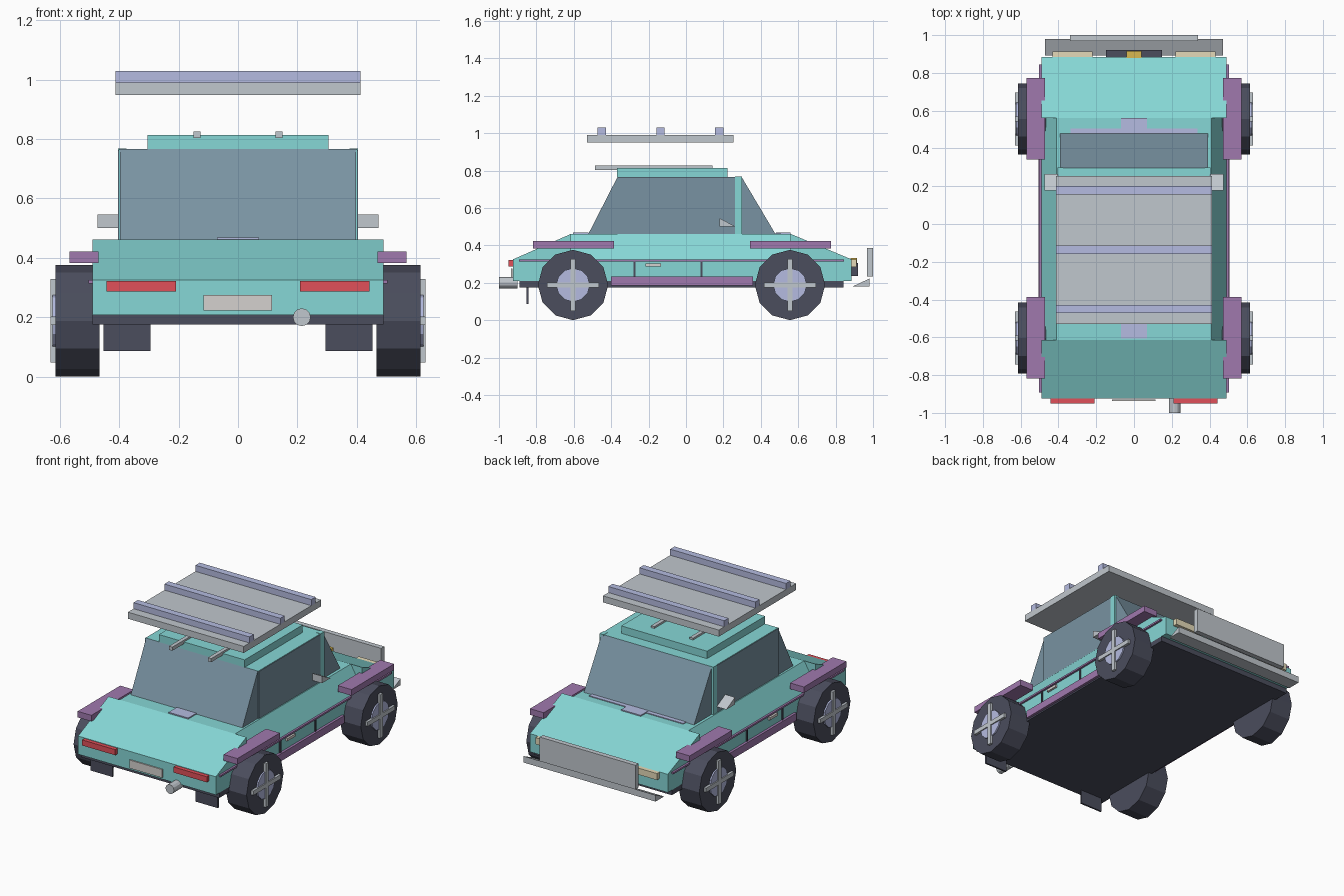
import bpy, bmesh, math
from mathutils import Matrix

if "Cube" in bpy.data.objects:
    bpy.data.objects.remove(bpy.data.objects["Cube"])


def material(name, r, g, b):
    m = bpy.data.materials.new(name)
    m.diffuse_color = (r, g, b, 1)
    m.use_nodes = True
    m.node_tree.nodes["Principled BSDF"].inputs["Base Color"].default_value = m.diffuse_color
    return m


TEAL = material("teal_paint", 0.24, 0.68, 0.67)
GLASS = material("glass", 0.19, 0.29, 0.36)
DARK = material("dark_rubber", 0.07, 0.075, 0.11)
PURPLE = material("purple_trim", 0.35, 0.19, 0.42)
LAVENDER = material("lavender", 0.46, 0.50, 0.75)
METAL = material("light_metal", 0.53, 0.57, 0.61)
RED = material("red_lens", 0.75, 0.08, 0.10)
CREAM = material("cream_lens", 0.78, 0.70, 0.48)
PLATE = material("plate", 0.66, 0.64, 0.62)
GOLD = material("gold", 0.70, 0.48, 0.08)


def finish(name, bm, mat):
    bmesh.ops.recalc_face_normals(bm, faces=bm.faces)
    me = bpy.data.meshes.new(name)
    bm.to_mesh(me)
    bm.free()
    me.materials.append(mat)
    ob = bpy.data.objects.new(name, me)
    bpy.context.collection.objects.link(ob)
    return ob


def extrude(name, profile, lo, hi, mat, axis="x"):
    """Extrude a (y,z) profile along x, or an (x,z) profile along y."""
    bm = bmesh.new()
    place = (lambda p, t: (t, p[0], p[1])) if axis == "x" else (lambda p, t: (p[0], t, p[1]))
    a = [bm.verts.new(place(p, lo)) for p in profile]
    b = [bm.verts.new(place(p, hi)) for p in profile]
    bm.faces.new(a)
    bm.faces.new(b[::-1])
    for i in range(len(a)):
        j = (i + 1) % len(a)
        bm.faces.new((a[i], b[i], b[j], a[j]))
    return finish(name, bm, mat)


def box(name, x, y, z, mat):
    return extrude(name, [(y[0], z[0]), (y[1], z[0]), (y[1], z[1]), (y[0], z[1])], x[0], x[1], mat)


def cylinder(name, centre, radius, depth, axis, mat, sides=12):
    bm = bmesh.new()
    rot = Matrix.Rotation(math.pi / 2, 4, "Y" if axis == "x" else "X")
    bmesh.ops.create_cone(bm, cap_ends=True, segments=sides, radius1=radius, radius2=radius,
                          depth=depth, matrix=Matrix.Translation(centre) @ rot)
    return finish(name, bm, mat)


def both(name, x, y, z, mat):
    """A box and its mirror image across x = 0."""
    box(name + "_right", x, y, z, mat)
    box(name + "_left", (-x[1], -x[0]), y, z, mat)


# Body: tapered middle with full-width wedges at both ends
extrude("body_middle", [(-.49, .208), (.49, .208), (.49, .325), (.41, .461), (-.41, .461), (-.49, .325)],
        -.615, .56, TEAL, "y")
extrude("end_wedge_front", [(-.925, .208), (-.615, .208), (-.615, .461), (-.925, .325)], -.49, .49, TEAL)
extrude("end_wedge_back", [(.56, .208), (.885, .208), (.885, .325), (.56, .461)], -.49, .49, TEAL)
box("chassis", (-.49, .49), (-.89, .843), (.175, .208), DARK)

# Cabin, glass and roof
box("cabin", (-.4, .4), (-.366, .297), (.46, .766), TEAL)
both("side_window", (.398, .404), (-.366, .262), (.461, .764), GLASS)
both("pillar", (.375, .405), (.262, .3), (.46, .768), TEAL)
extrude("window_front", [(-.522, .461), (-.366, .461), (-.366, .766)], -.397, .397, GLASS)
extrude("window_back", [(.297, .461), (.478, .461), (.297, .766)], -.392, .392, GLASS)
box("roof", (-.305, .305), (-.368, .222), (.766, .814), TEAL)
both("roof_rail", (.126, .15), (-.487, .142), (.803, .826), METAL)

# Raised rack with cross bars
box("rack_deck", (-.412, .412), (-.53, .255), (.949, .991), METAL)
for i, y in enumerate((-.45, -.137, .178)):
    box(f"rack_bar_{i}", (-.412, .412), (y - .022, y + .022), (.991, 1.03), LAVENDER)

# Vents and cowl strip at the window bases
box("vent_front", (-.07, .07), (-.605, -.522), (.46, .468), LAVENDER)
box("vent_back", (-.07, .07), (.48, .56), (.46, .468), LAVENDER)
box("cowl_strip", (-.335, .335), (.478, .506), (.46, .466), LAVENDER)

# Side trim, door seams, handles, mirrors
both("side_trim", (.488, .503), (-.893, .845), (.314, .325), PURPLE)
both("sill", (.485, .506), (-.402, .357), (.185, .233), PURPLE)
both("door_seam_a", (.488, .496), (-.281, -.269), (.232, .314), DARK)
both("door_seam_b", (.488, .496), (.077, .089), (.232, .314), DARK)
both("door_handle", (.488, .503), (-.216, -.135), (.286, .303), PLATE)
for side, x0, x1 in (("right", .395, .473), ("left", -.473, -.395)):
    extrude("mirror_" + side, [(.178, .5), (.265, .5), (.178, .546)], x0, x1, METAL)

# Wheels with hub and cross spokes, fenders above
for end, y in (("front", -.604), ("back", .556)):
    for side, s in (("right", 1), ("left", -1)):
        tag = f"_{end}_{side}"
        z = .188
        cylinder("tyre" + tag, (s * .541, y, z), .188, .148, "x", DARK)
        cylinder("hub" + tag, (s * .6, y, z), .09, .048, "x", LAVENDER)
        xs = sorted((s * .6, s * .631))
        box("spoke_upright" + tag, xs, (y - .014, y + .014), (z - .14, z + .14), METAL)
        box("spoke_level" + tag, xs, (y - .14, y + .14), (z - .014, z + .014), METAL)
    both("fender_" + end, (.47, .568), (y - .214, y + .218), (.383, .422), PURPLE)

# -y end: lights, plate, exhaust, mud flaps
both("red_light", (.208, .443), (-.95, -.92), (.286, .322), RED)
box("number_plate", (-.117, .115), (-.936, -.928), (.222, .275), PLATE)
cylinder("exhaust", (.215, -.95, .2), .03, .1, "y", METAL)
both("mud_flap", (.295, .453), (-.853, -.842), (.086, .176), DARK)

# +y end: lights, grille, badge, splitter and guard plate
both("head_light", (.22, .432), (.88, .912), (.283, .325), CREAM)
box("grille", (-.147, .147), (.88, .92), (.235, .305), DARK)
box("badge", (-.04, .04), (.88, .915), (.305, .332), GOLD)
extrude("splitter", [(.893, .181), (.98, .181), (.98, .222)], -.47, .47, METAL)
box("guard_plate", (-.34, .34), (.968, 1.0), (.232, .387), METAL)
